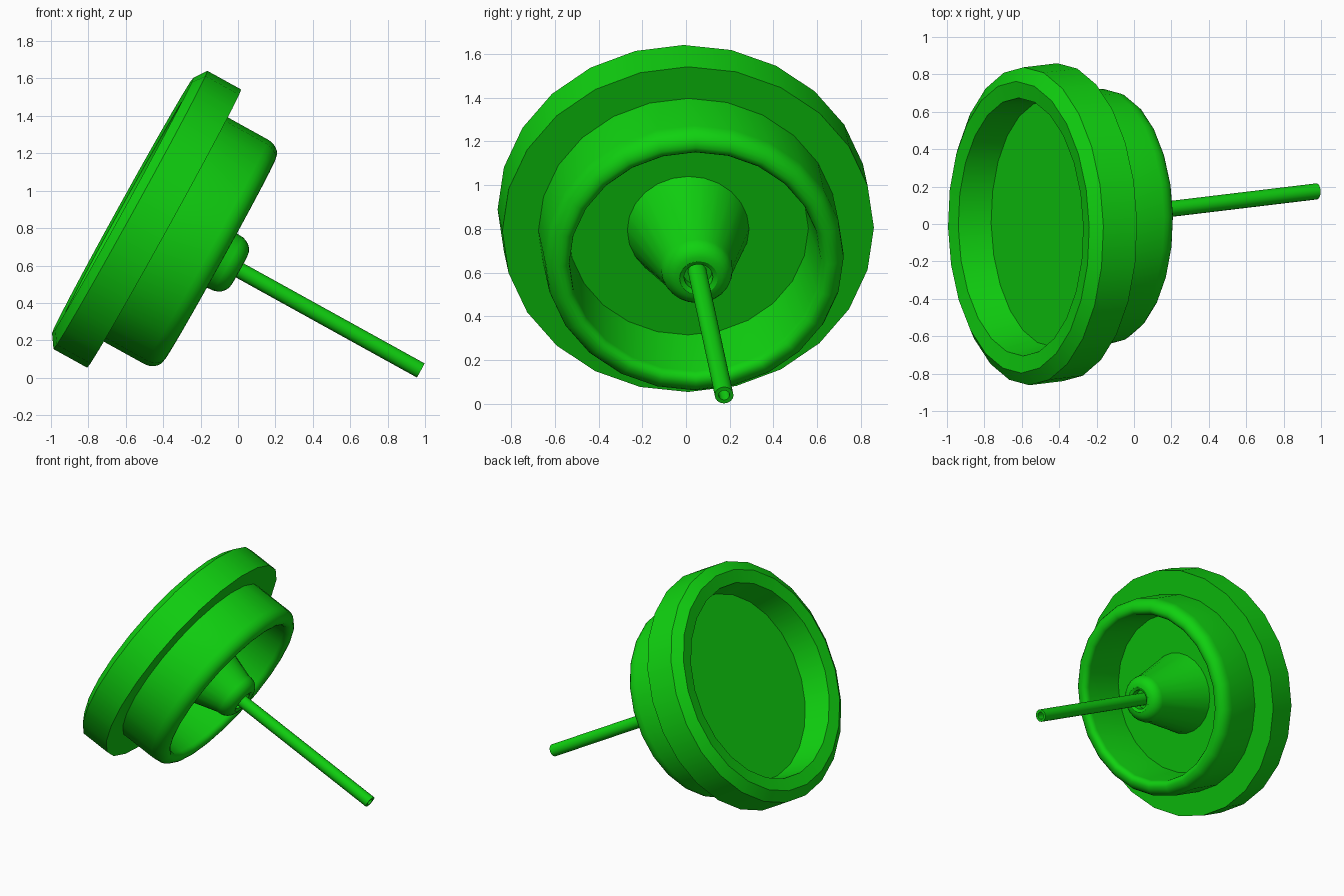
import bpy, bmesh, math
from mathutils import Matrix, Vector

cube = bpy.data.objects.get("Cube")
if cube:
    bpy.data.objects.remove(cube, do_unlink=True)

# Single green material
green = bpy.data.materials.new("bright green")
green.use_nodes = True
colour = (0.005, 0.64, 0.005, 1.0)
green.diffuse_color = colour
green.node_tree.nodes["Principled BSDF"].inputs["Base Color"].default_value = colour

# Rings lie square to NORMAL, while their centres run along the slightly skewed AXIS
AXIS = Vector((0.870, 0.1045, -0.481)).normalized()
NORMAL = Vector((0.875, 0.02, -0.484)).normalized()
SIDE = Vector((0, 1, 0)).cross(NORMAL).normalized()
PLACE = Matrix((SIDE, NORMAL.cross(SIDE), AXIS)).transposed().to_4x4()
PLACE.translation = (-0.575, -0.012, 0.897)


def arc(cr, cs, rr, rs, a0, a1, steps):
    """Elliptical corner as (radius, station) points."""
    angles = [math.radians(a0 + (a1 - a0) * i / steps) for i in range(steps + 1)]
    return [(cr + rr * math.cos(a), cs + rs * math.sin(a)) for a in angles]


def lathe(name, profile, sides, closed=False):
    """Revolve (radius, station) points and set them along the axis."""
    bm = bmesh.new()
    pts = [bm.verts.new((r, 0, s)) for r, s in profile]
    edges = [bm.edges.new(p) for p in zip(pts, pts[1:])]
    if closed:
        edges.append(bm.edges.new((pts[-1], pts[0])))
    bmesh.ops.spin(bm, geom=pts + edges, cent=(0, 0, 0), axis=(0, 0, 1),
                   angle=math.tau, steps=sides, use_duplicate=False)
    bmesh.ops.remove_doubles(bm, verts=bm.verts[:], dist=0.0005)
    bm.transform(PLACE)
    bmesh.ops.recalc_face_normals(bm, faces=bm.faces[:])
    mesh = bpy.data.meshes.new(name)
    bm.to_mesh(mesh)
    bm.free()
    mesh.materials.append(green)
    obj = bpy.data.objects.new(name, mesh)
    bpy.context.collection.objects.link(obj)
    bpy.ops.object.select_all(action='DESELECT')
    obj.select_set(True)
    bpy.context.view_layer.objects.active = obj
    bpy.ops.object.shade_smooth_by_angle(angle=math.radians(32))


# Flanged dish: rear recess, chamfered flange, drum with rounded lip, front recess
dish = [(0, 0.15), (0.66, 0.15), (0.69, -0.035), (0.78, -0.048),
        (0.85, 0.0), (0.85, 0.207), (0.685, 0.207)]
dish += arc(0.615, 0.465, 0.07, 0.085, 0, 90, 5)
dish += arc(0.615, 0.51, 0.04, 0.04, 90, 180, 4)
dish += [(0.55, 0.21), (0, 0.21)]
lathe("flanged_dish", dish, 24)

# Central cone with rounded nose and socket for the rod
cone = [(0.28, 0.205), (0.165, 0.57)]
cone += arc(0.087, 0.585, 0.077, 0.085, 10, 90, 5)
cone += [(0.066, 0.66), (0.066, 0.61), (0, 0.61)]
lathe("cone_hub", cone, 24)

# Hollow rod
lathe("hollow_rod", [(0.043, 0.59), (0.043, 1.783), (0.025, 1.783), (0.025, 0.59)], 16, closed=True)
